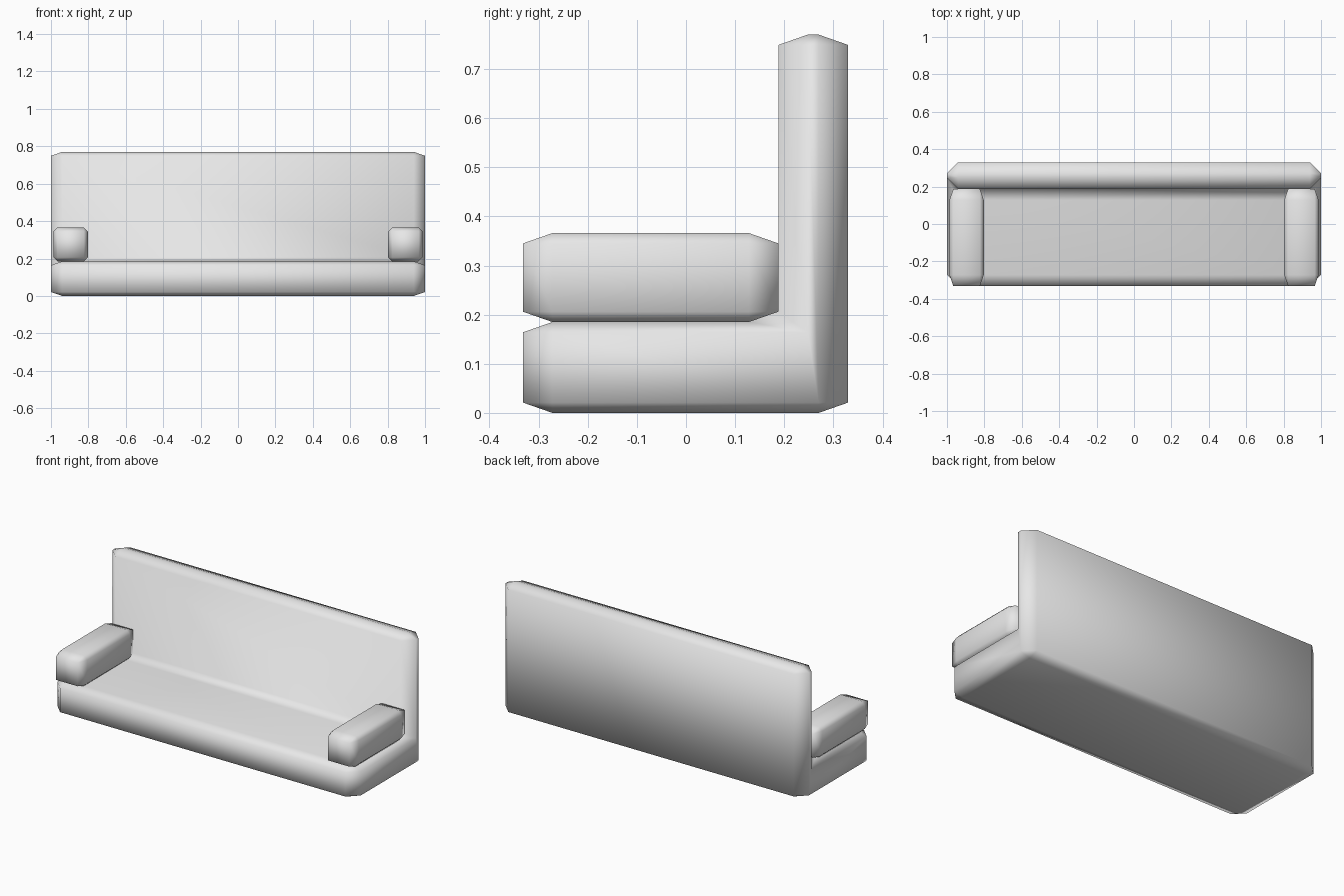
import bpy
import bmesh
from mathutils import Vector

cube = bpy.data.objects.get("Cube")
if cube:
    bpy.data.objects.remove(cube)

fabric = bpy.data.materials.new("light grey fabric")
fabric.use_nodes = True
COLOUR = (0.8, 0.8, 0.8, 1)
fabric.diffuse_color = COLOUR
fabric.node_tree.nodes["Principled BSDF"].inputs["Base Color"].default_value = COLOUR


def padded_part(name, profile, x0, x1, pad):
    """Extrude a (y, z) side profile along x, then chamfer every edge by pad (x, y, z)."""
    pad = Vector(pad)
    bm = bmesh.new()
    # work in units of the chamfer, so it can differ along each axis
    verts = [bm.verts.new((x0 / pad.x, y / pad.y, z / pad.z)) for y, z in profile]
    face = bm.faces.new(verts)
    side = bmesh.ops.extrude_face_region(bm, geom=[face])["geom"]
    moved = [g for g in side if isinstance(g, bmesh.types.BMVert)]
    bmesh.ops.translate(bm, verts=moved, vec=((x1 - x0) / pad.x, 0, 0))
    bmesh.ops.recalc_face_normals(bm, faces=bm.faces[:])
    bmesh.ops.bevel(bm, geom=bm.edges[:], offset=1, segments=1,
                    affect='EDGES', profile=0.5)
    bmesh.ops.scale(bm, verts=bm.verts[:], vec=pad)
    bmesh.ops.recalc_face_normals(bm, faces=bm.faces[:])
    for f in bm.faces:
        f.smooth = True
    mesh = bpy.data.meshes.new(name)
    bm.to_mesh(mesh)
    bm.free()
    mesh.materials.append(fabric)
    obj = bpy.data.objects.new(name, mesh)
    bpy.context.collection.objects.link(obj)
    return obj


FRONT, BACK, BACKREST = -0.332, 0.33, 0.188
SEAT, TOP, ARM_TOP = 0.185, 0.77, 0.366

# Seat and backrest in one L-shaped piece
padded_part("seat_and_backrest",
            [(FRONT, 0), (BACK, 0), (BACK, TOP), (BACKREST, TOP),
             (BACKREST, SEAT), (FRONT, SEAT)],
            -1, 1, (0.06, 0.06, 0.021))

# Armrests resting on the seat
for name, x0, x1 in (("left_armrest", 0.803, 0.987), ("right_armrest", -0.987, -0.803)):
    padded_part(name,
                [(FRONT, SEAT), (BACKREST, SEAT), (BACKREST, ARM_TOP), (FRONT, ARM_TOP)],
                x0, x1, (0.021, 0.06, 0.021))
